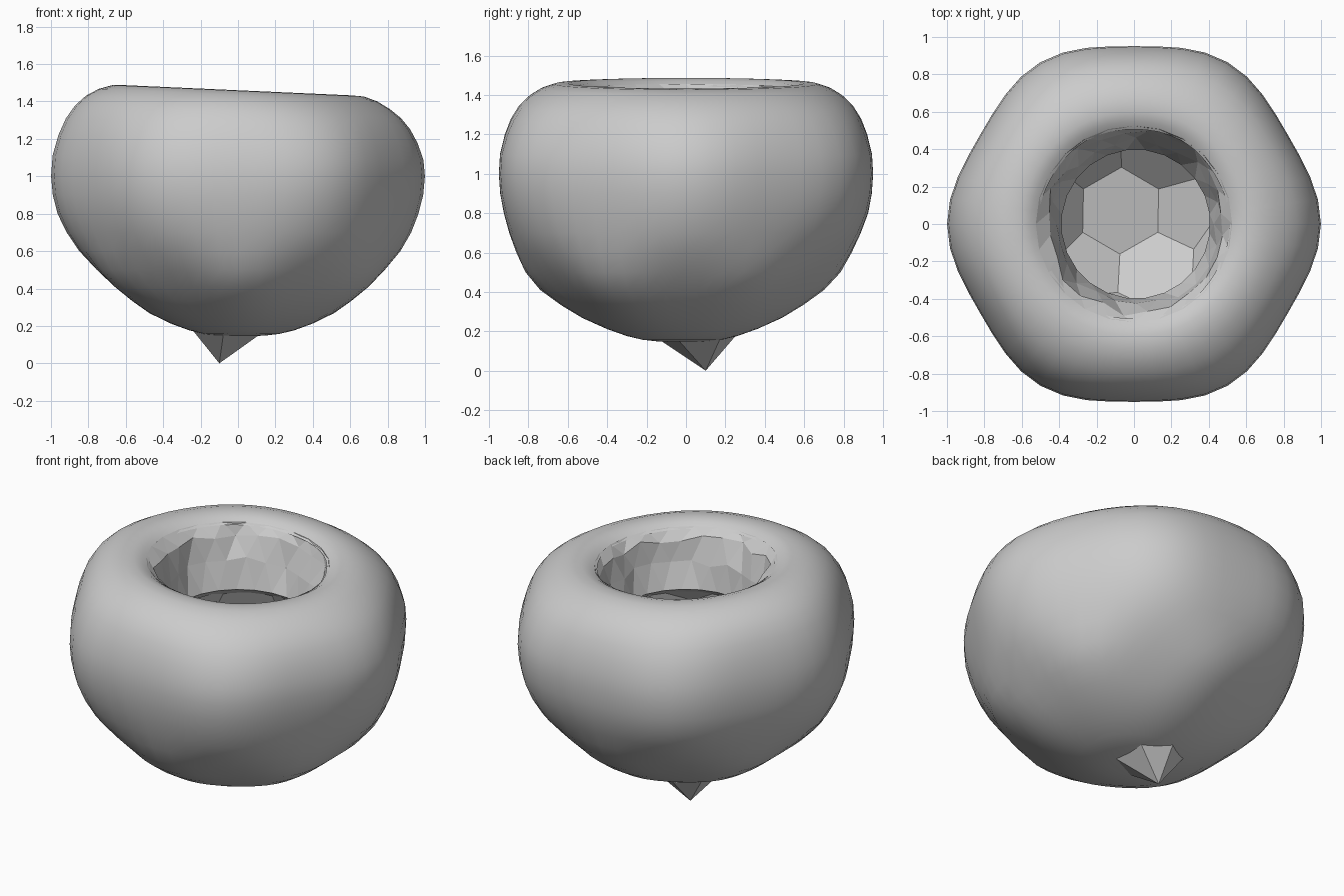
import bpy, bmesh, math, random
from mathutils import Vector, Matrix

if "Cube" in bpy.data.objects:
    bpy.data.objects.remove(bpy.data.objects["Cube"])

random.seed(4)
grey = bpy.data.materials.new("plain_grey")
grey.diffuse_color = (0.6, 0.6, 0.6, 1)
grey.use_nodes = True
grey.node_tree.nodes["Principled BSDF"].inputs["Base Color"].default_value = grey.diffuse_color


def finish(name, bm):
    mesh = bpy.data.meshes.new(name)
    bm.to_mesh(mesh)
    bm.free()
    mesh.materials.append(grey)
    ob = bpy.data.objects.new(name, mesh)
    bpy.context.collection.objects.link(ob)
    return ob


def bridge(bm, low, high, smooth):
    n = len(low)
    for i in range(n):
        j = (i + 1) % n
        bm.faces.new((low[i], low[j], high[j], high[i])).smooth = smooth


def tilt(x, z):
    # the rim leans gently down towards +x
    return z - 0.045 * x * max(0, min(1, (z - 1.0) / 0.4))


# Outer body: rounded bowl, hexagonal at its widest, swept ring by ring
profile = [(0.12, 0.148), (0.20, 0.157), (0.28, 0.176), (0.38, 0.212),
           (0.50, 0.268), (0.60, 0.333), (0.70, 0.41), (0.785, 0.50),
           (0.855, 0.60), (0.907, 0.70), (0.945, 0.80), (0.967, 0.90),
           (0.975, 1.0), (0.968, 1.10), (0.94, 1.20), (0.905, 1.28),
           (0.86, 1.345), (0.805, 1.395), (0.74, 1.434), (0.67, 1.457),
           (0.60, 1.46), (0.55, 1.447), (0.51, 1.42)]
N = 48
bm = bmesh.new()
rings = []
for r, z in profile:
    amp = 0.025 * max(0, 1 - ((z - 1) / 0.5) ** 2) - 0.03 * math.exp(-((z - 0.4) / 0.15) ** 2)
    shift = 0.02 * max(0, min(1, (0.8 - z) / 0.4))
    ring = []
    for i in range(N):
        a = math.tau * i / N
        rr = r * (1 + amp * math.cos(6 * a))
        x, y = rr * math.cos(a) + shift, rr * math.sin(a) - shift
        ring.append(bm.verts.new((x, y, tilt(x, z))))
    rings.append(ring)
for low, high in zip(rings, rings[1:]):
    bridge(bm, low, high, True)
pole = bm.verts.new((0.02, -0.02, 0.145))
for i in range(N):
    bm.faces.new((pole, rings[0][(i + 1) % N], rings[0][i])).smooth = True
finish("body", bm)

# Mouth: faceted funnel with an uneven surface, flanged under the lip
M = 24
bm = bmesh.new()
rings = []
for k, (r, z, jit) in enumerate([(0.525, 1.432, 0), (0.475, 1.375, 0.022), (0.435, 1.24, 0.02),
                                 (0.398, 1.08, 0), (0.53, 0.99, 0)]):
    ring = []
    for i in range(M):
        a = math.tau * (i + 0.5 * (k % 2)) / M
        rr = r + random.uniform(-jit, jit)
        if k in (1, 2):
            rr += 0.02 * max(0, math.sin(a))
        x, y = rr * math.cos(a) + (0.01 if k else 0), rr * math.sin(a)
        ring.append(bm.verts.new((x, y, tilt(x, z + random.uniform(-jit, jit)))))
    rings.append(ring)
for low, high in zip(rings, rings[1:]):
    bridge(bm, low, high, False)
bmesh.ops.triangulate(bm, faces=bm.faces[:])
finish("mouth", bm)

# Cavity: inward-facing ball of hexagons and pentagons, open at the top
bm = bmesh.new()
bmesh.ops.create_icosphere(bm, subdivisions=1, radius=1)
points = [e.verts[i].co.lerp(e.verts[1 - i].co, 1 / 3) for e in bm.edges for i in (0, 1)]
bm.clear()
for p in points:
    bm.verts.new(p.normalized() * 0.58)
bmesh.ops.convex_hull(bm, input=bm.verts[:])
bmesh.ops.dissolve_limit(bm, angle_limit=0.02, verts=bm.verts[:], edges=bm.edges[:])


def basis(normal, side):
    n = normal.normalized()
    t = (side - n * side.dot(n)).normalized()
    return Matrix((t, n.cross(t), n)).transposed()


centre = Vector((0, 0, 0.73))
tip = Vector((-0.1, 0.1, 0))
floor = next(f for f in bm.faces if len(f.verts) == 6)
mid = floor.calc_center_median()
turn = basis(tip - centre, Vector((0, -1, 0))) @ basis(mid, floor.verts[0].co - mid).transposed()
for v in bm.verts:
    v.co = turn @ v.co + centre
base = [v.co.copy() for v in floor.verts]
bmesh.ops.bisect_plane(bm, geom=bm.verts[:] + bm.edges[:] + bm.faces[:],
                       plane_co=(0, 0, 1.04), plane_no=(0, 0, 1), clear_outer=True)
bmesh.ops.recalc_face_normals(bm, faces=bm.faces[:])
down = min(bm.faces, key=lambda f: f.calc_center_median().z)
if down.normal.z < 0:
    bmesh.ops.reverse_faces(bm, faces=bm.faces[:])
finish("cavity", bm)

# Spike: pyramid below the cavity floor
bm = bmesh.new()
ring = [bm.verts.new(p - Vector((0, 0, 0.004))) for p in base]
apex = bm.verts.new(tip)
bm.faces.new(ring)
for i in range(6):
    bm.faces.new((ring[i], ring[(i + 1) % 6], apex))
bmesh.ops.recalc_face_normals(bm, faces=bm.faces[:])
finish("spike", bm)
